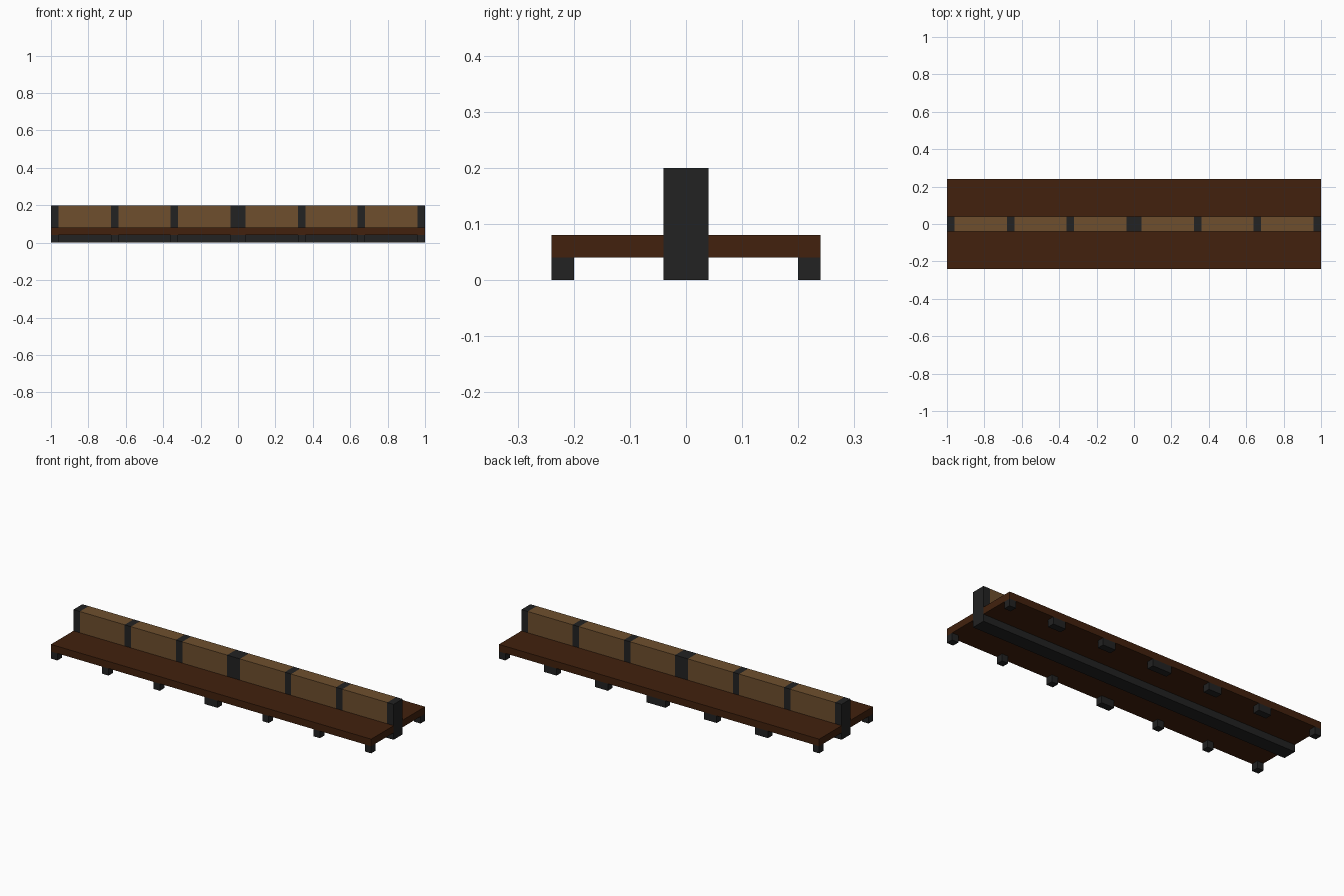
import bpy
import bmesh

if "Cube" in bpy.data.objects:
    bpy.data.objects.remove(bpy.data.objects["Cube"], do_unlink=True)


def make_material(name, rgb):
    m = bpy.data.materials.new(name)
    m.use_nodes = True
    m.diffuse_color = (*rgb, 1)
    m.node_tree.nodes["Principled BSDF"].inputs["Base Color"].default_value = (*rgb, 1)
    return m


dark_metal = make_material("dark metal", (0.016, 0.016, 0.016))
dark_wood = make_material("dark wood", (0.054, 0.0152, 0.004))
light_wood = make_material("light wood", (0.156, 0.078, 0.027))


def box(name, xs, ys, zs, mat):
    """Box spanning the given (low, high) ranges."""
    bm = bmesh.new()
    bmesh.ops.create_cube(bm, size=1)
    for v in bm.verts:
        for i, (lo, hi) in enumerate((xs, ys, zs)):
            v.co[i] = hi if v.co[i] > 0 else lo
    me = bpy.data.meshes.new(name)
    bm.to_mesh(me)
    bm.free()
    me.materials.append(mat)
    ob = bpy.data.objects.new(name, me)
    bpy.context.collection.objects.link(ob)
    return ob


# Seat planks on both sides of the central rail
box("front_seat", (-1, 1), (-0.24, -0.04), (0.04, 0.08), dark_wood)
box("back_seat", (-1, 1), (0.04, 0.24), (0.04, 0.08), dark_wood)
box("central_rail", (-1, 1), (-0.04, 0.04), (0, 0.08), dark_metal)

# Backrest posts, each with a front foot below it
posts = [(-1, -0.96), (-0.68, -0.64), (-0.36, -0.32), (-0.04, 0.04),
         (0.32, 0.36), (0.64, 0.68), (0.96, 1)]
for i, xs in enumerate(posts):
    box(f"backrest_post_{i + 1}", xs, (-0.04, 0.04), (0.08, 0.2), dark_metal)
    box(f"front_foot_{i + 1}", xs, (-0.24, -0.2), (0, 0.04), dark_metal)

# Back feet, wider than the front ones except at the ends
back_feet = [(-1, -0.96), (-0.68, -0.60), (-0.36, -0.28), (-0.04, 0.08),
             (0.32, 0.40), (0.64, 0.72), (0.96, 1)]
for i, xs in enumerate(back_feet):
    box(f"back_foot_{i + 1}", xs, (0.2, 0.24), (0, 0.04), dark_metal)

# Backrest panels between the posts
for i, (a, b) in enumerate(zip(posts, posts[1:])):
    box(f"backrest_panel_{i + 1}", (a[1], b[0]), (-0.04, 0.04), (0.08, 0.2), light_wood)
